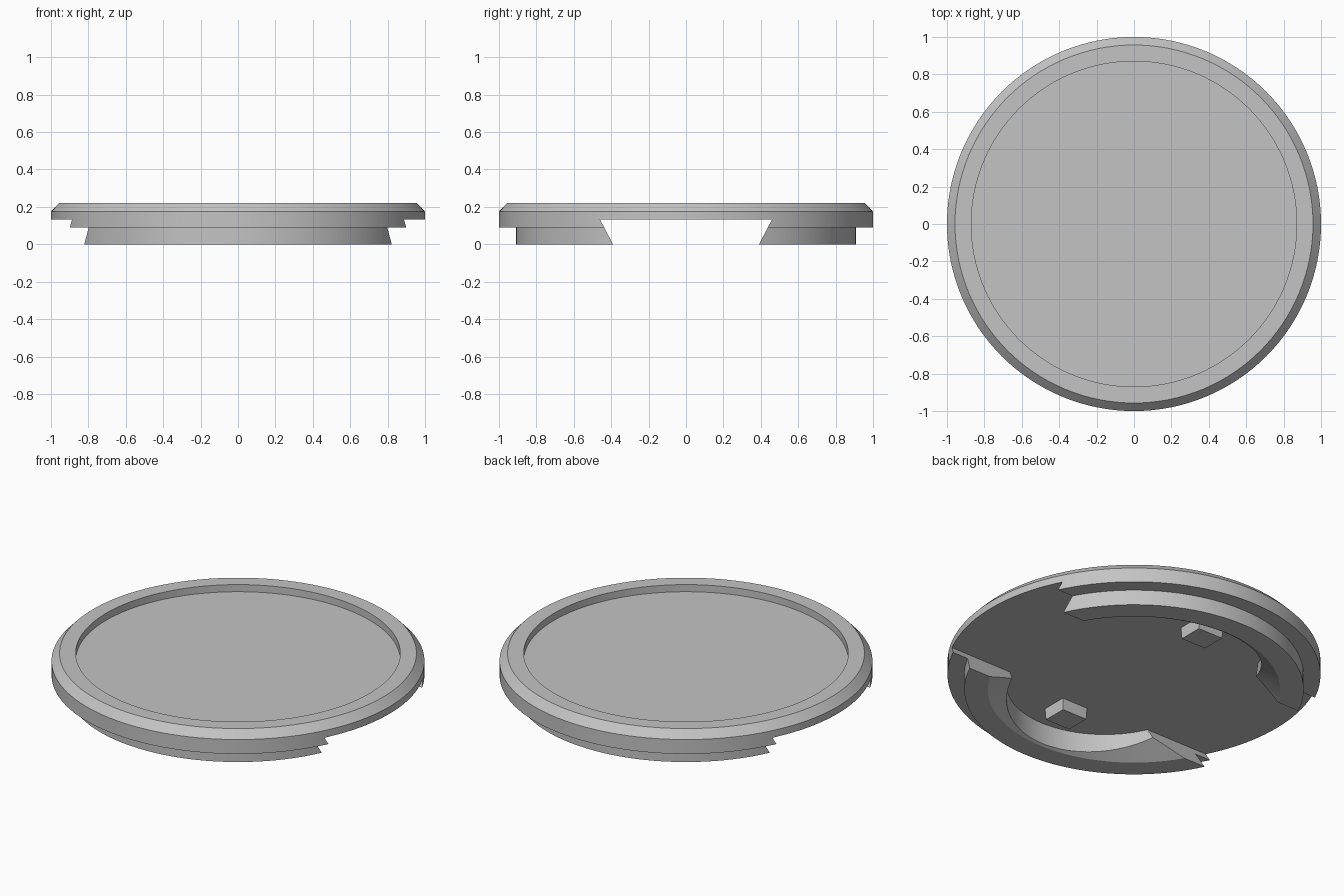
import bpy, bmesh, math
from mathutils import Matrix

cube = bpy.data.objects.get("Cube")
if cube:
    bpy.data.objects.remove(cube, do_unlink=True)

SEGMENTS = 128
UNDERSIDE = 0.133   # underside of the lid plate

grey = bpy.data.materials.new("plain grey")
grey.use_nodes = True
grey.diffuse_color = (0.55, 0.55, 0.55, 1)
for node in grey.node_tree.nodes:
    if node.type == 'BSDF_PRINCIPLED':
        node.inputs["Base Color"].default_value = grey.diffuse_color


def make_object(name, bm):
    bmesh.ops.recalc_face_normals(bm, faces=bm.faces)
    mesh = bpy.data.meshes.new(name)
    bm.to_mesh(mesh)
    bm.free()
    mesh.materials.append(grey)
    obj = bpy.data.objects.new(name, mesh)
    bpy.context.collection.objects.link(obj)
    return obj


def lathe(name, profile):
    """Revolve (radius, height) points about z."""
    bm = bmesh.new()
    verts = [bm.verts.new((r, 0, z)) for r, z in profile]
    edges = [bm.edges.new(pair) for pair in zip(verts, verts[1:])]
    bmesh.ops.spin(bm, geom=verts + edges, cent=(0, 0, 0), axis=(0, 0, 1),
                   angle=math.tau, steps=SEGMENTS, use_merge=False)
    bmesh.ops.remove_doubles(bm, verts=bm.verts, dist=1e-5)
    return make_object(name, bm)


def cylinder(name, radius_low, radius_high, low, high, y=0):
    bm = bmesh.new()
    bmesh.ops.create_cone(bm, cap_ends=True, segments=SEGMENTS,
                          radius1=radius_low, radius2=radius_high, depth=high - low,
                          matrix=Matrix.Translation((0, y, (low + high) / 2)))
    return make_object(name, bm)


def prism_along_x(name, outline, half_length):
    """Extrude a (y, z) outline along x."""
    bm = bmesh.new()
    face = bm.faces.new([bm.verts.new((-half_length, y, z)) for y, z in outline])
    extruded = bmesh.ops.extrude_face_region(bm, geom=[face])
    moved = [v for v in extruded["geom"] if isinstance(v, bmesh.types.BMVert)]
    bmesh.ops.translate(bm, verts=moved, vec=(2 * half_length, 0, 0))
    return make_object(name, bm)


def cut(target, cutter):
    cutter.hide_render = True
    mod = target.modifiers.new("cut", 'BOOLEAN')
    mod.operation = 'DIFFERENCE'
    mod.solver = 'EXACT'
    mod.object = cutter
    bpy.context.view_layer.objects.active = target
    bpy.ops.object.modifier_apply(modifier=mod.name)
    bpy.data.objects.remove(cutter, do_unlink=True)


# Lid: stepped skirt, chamfered rim and shallow recess on top
lid = lathe("lid", [(0, 0), (0.91, 0), (0.91, 0.09), (1, 0.09), (1, 0.175),
                    (0.957, 0.22), (0.87, 0.22), (0.87, 0.178), (0, 0.178)])

# Dovetail channel through the skirt, leaving front and back arcs
cut(lid, prism_along_x("channel_cutter",
                       [(-0.38, -0.02), (0.38, -0.02),
                        (0.46, UNDERSIDE), (-0.46, UNDERSIDE)], 1.2))

# Round pockets inside each arc
for side in (-1, 1):
    cut(lid, cylinder("pocket_cutter", 0.527, 0.527, -0.05, UNDERSIDE, side * 0.243))

# Sloped lead-in on the inner bottom edge
cut(lid, cylinder("lead_in_cutter", 0.818, 0.614, -0.02, 0.1))

# Small tapered stops under the plate
for name, side in (("front_stop", -1), ("back_stop", 1)):
    bm = bmesh.new()
    bmesh.ops.create_cube(bm, size=1)
    for v in bm.verts:
        taper = 0.95 if v.co.z < 0 else 1
        v.co.x *= 0.17 * taper
        v.co.y = v.co.y * 0.15 * taper + side * 0.567
        v.co.z = UNDERSIDE - 0.03 + v.co.z * 0.075
    make_object(name, bm)

# Smooth the round walls, keep the edges crisp
bpy.ops.object.select_all(action='DESELECT')
lid.select_set(True)
bpy.context.view_layer.objects.active = lid
bpy.ops.object.shade_smooth_by_angle(angle=math.radians(25))
